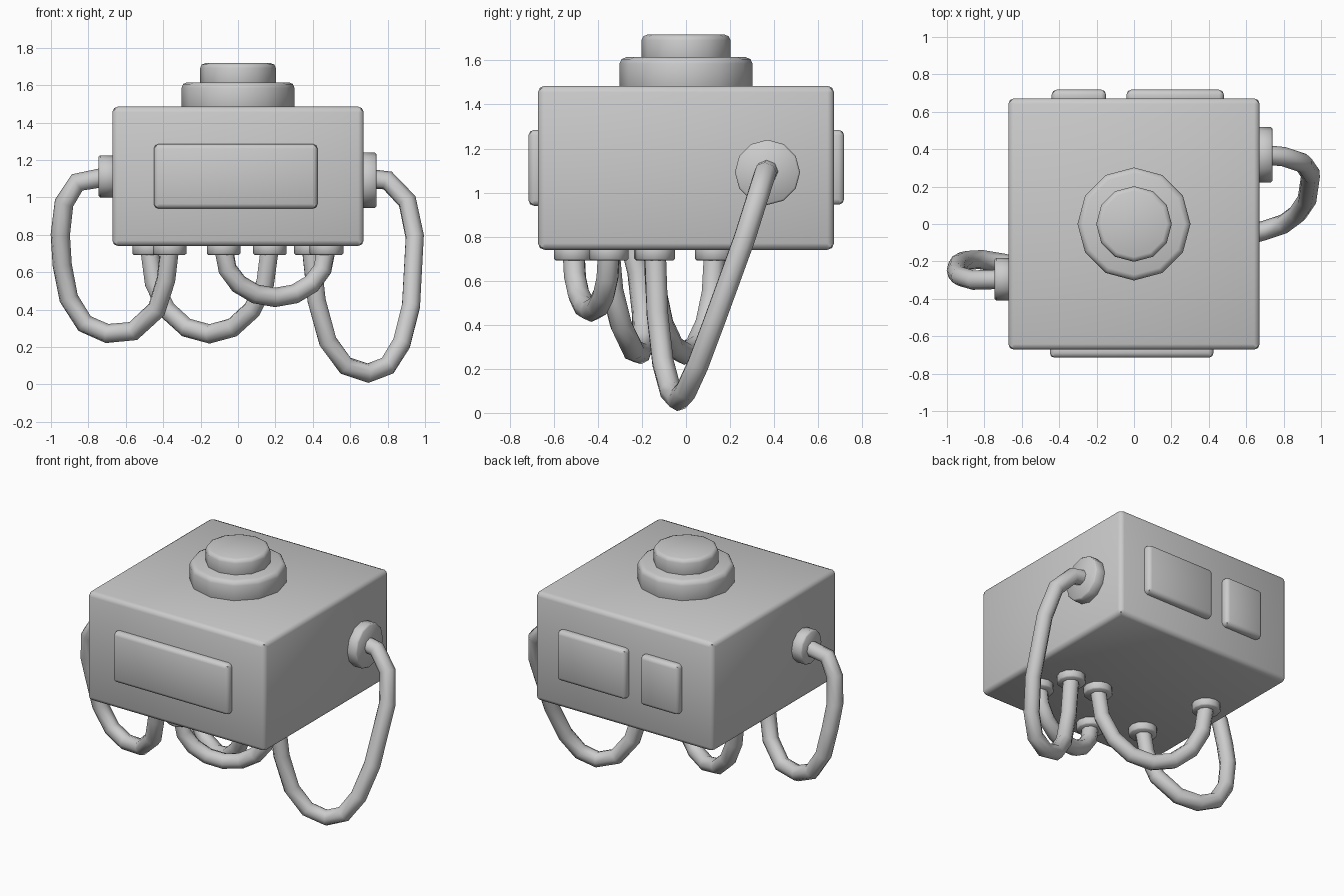
import bpy, bmesh, math
from mathutils import Matrix, Vector

if "Cube" in bpy.data.objects:
    bpy.data.objects.remove(bpy.data.objects["Cube"])


def finish(name, bm, bevel, segments):
    # round the sharp edges, then shade smooth
    edges = [e for e in bm.edges if e.calc_face_angle(0) > math.radians(60)]
    bmesh.ops.bevel(bm, geom=edges, offset=bevel, segments=segments,
                    profile=0.5, affect='EDGES', clamp_overlap=True)
    mesh = bpy.data.meshes.new(name)
    bm.to_mesh(mesh)
    bm.free()
    ob = bpy.data.objects.new(name, mesh)
    bpy.context.collection.objects.link(ob)
    smooth(ob)
    return ob


def smooth(ob):
    bpy.ops.object.select_all(action='DESELECT')
    ob.select_set(True)
    bpy.context.view_layer.objects.active = ob
    bpy.ops.object.shade_smooth_by_angle(angle=math.radians(46))


def box(name, lo, hi, bevel):
    lo, hi = Vector(lo), Vector(hi)
    bm = bmesh.new()
    bmesh.ops.create_cube(bm, size=1, matrix=Matrix.Translation((lo + hi) / 2)
                          @ Matrix.Diagonal((*(hi - lo), 1)))
    return finish(name, bm, bevel, 2)


def disc(name, start, end, radius, bevel, segments=1):
    start, end = Vector(start), Vector(end)
    axis = end - start
    rot = axis.to_track_quat('Z', 'Y').to_matrix().to_4x4()
    bm = bmesh.new()
    bmesh.ops.create_cone(bm, cap_ends=True, segments=12, radius1=radius,
                          radius2=radius, depth=axis.length,
                          matrix=Matrix.Translation((start + end) / 2) @ rot)
    return finish(name, bm, bevel, segments)


def cable(name, points):
    cu = bpy.data.curves.new(name, 'CURVE')
    cu.dimensions = '3D'
    cu.bevel_depth = 0.052
    cu.bevel_resolution = 2
    cu.use_fill_caps = True
    sp = cu.splines.new('POLY')
    sp.points.add(len(points) - 1)
    for p, co in zip(sp.points, points):
        p.co = (*co, 1)
    sp.use_smooth = True
    ob = bpy.data.objects.new(name, cu)
    bpy.context.collection.objects.link(ob)
    return ob


# main housing and raised panels
box("housing", (-0.672, -0.672, 0.74), (0.672, 0.672, 1.485), 0.03)
box("front_panel", (-0.45, -0.715, 0.94), (0.425, -0.64, 1.285), 0.025)
box("back_panel_wide", (-0.04, 0.64, 0.945), (0.48, 0.718, 1.285), 0.025)
box("back_panel_narrow", (-0.44, 0.64, 0.945), (-0.15, 0.718, 1.285), 0.025)

# stepped round cap on top
disc("cap_base", (0, 0, 1.45), (0, 0, 1.615), 0.302, 0.03, 2)
disc("cap_top", (0, 0, 1.58), (0, 0, 1.717), 0.202, 0.025, 2)

# side sockets
disc("right_socket", (0.65, 0.37, 1.092), (0.74, 0.37, 1.092), 0.148, 0.008)
disc("left_socket", (-0.65, -0.295, 1.112), (-0.745, -0.295, 1.112), 0.113, 0.008)

# sockets under the housing
ports = [(-0.475, 0.13), (-0.365, -0.35), (-0.077, -0.51),
         (0.17, -0.145), (0.39, -0.14), (0.473, -0.35)]
for i, (x, y) in enumerate(ports):
    disc(f"bottom_socket_{i + 1}", (x, y, 0.77), (x, y, 0.692), 0.09, 0.008)

# long cables from the side sockets
cable("right_cable", [
    (0.70, 0.37, 1.10), (0.80, 0.36, 1.09), (0.905, 0.325, 0.98),
    (0.945, 0.265, 0.79), (0.925, 0.13, 0.42), (0.875, 0.055, 0.22),
    (0.80, 0.0, 0.10), (0.695, -0.035, 0.06), (0.575, -0.07, 0.10),
    (0.48, -0.105, 0.23), (0.42, -0.13, 0.45), (0.39, -0.14, 0.73)])
cable("left_cable", [
    (-0.70, -0.295, 1.11), (-0.86, -0.30, 1.08), (-0.93, -0.28, 0.97),
    (-0.95, -0.255, 0.80), (-0.94, -0.215, 0.64), (-0.905, -0.195, 0.46),
    (-0.82, -0.19, 0.325), (-0.70, -0.21, 0.272), (-0.56, -0.24, 0.285),
    (-0.435, -0.295, 0.40), (-0.385, -0.335, 0.56), (-0.365, -0.35, 0.73)])


# U-shaped cables between bottom sockets
def hanging_cable(name, a, b, low):
    pts = []
    for i in range(9):
        t = math.pi * i / 8
        u = (1 - math.cos(t)) / 2
        pts.append((a[0] + (b[0] - a[0]) * u, a[1] + (b[1] - a[1]) * u,
                    0.71 - (0.71 - low) * math.sin(t)))
    pts[0] = (*a, 0.73)
    pts[-1] = (*b, 0.73)
    cable(name, pts)


hanging_cable("middle_cable", ports[0], ports[3], 0.27)
hanging_cable("front_cable", ports[2], ports[5], 0.465)
